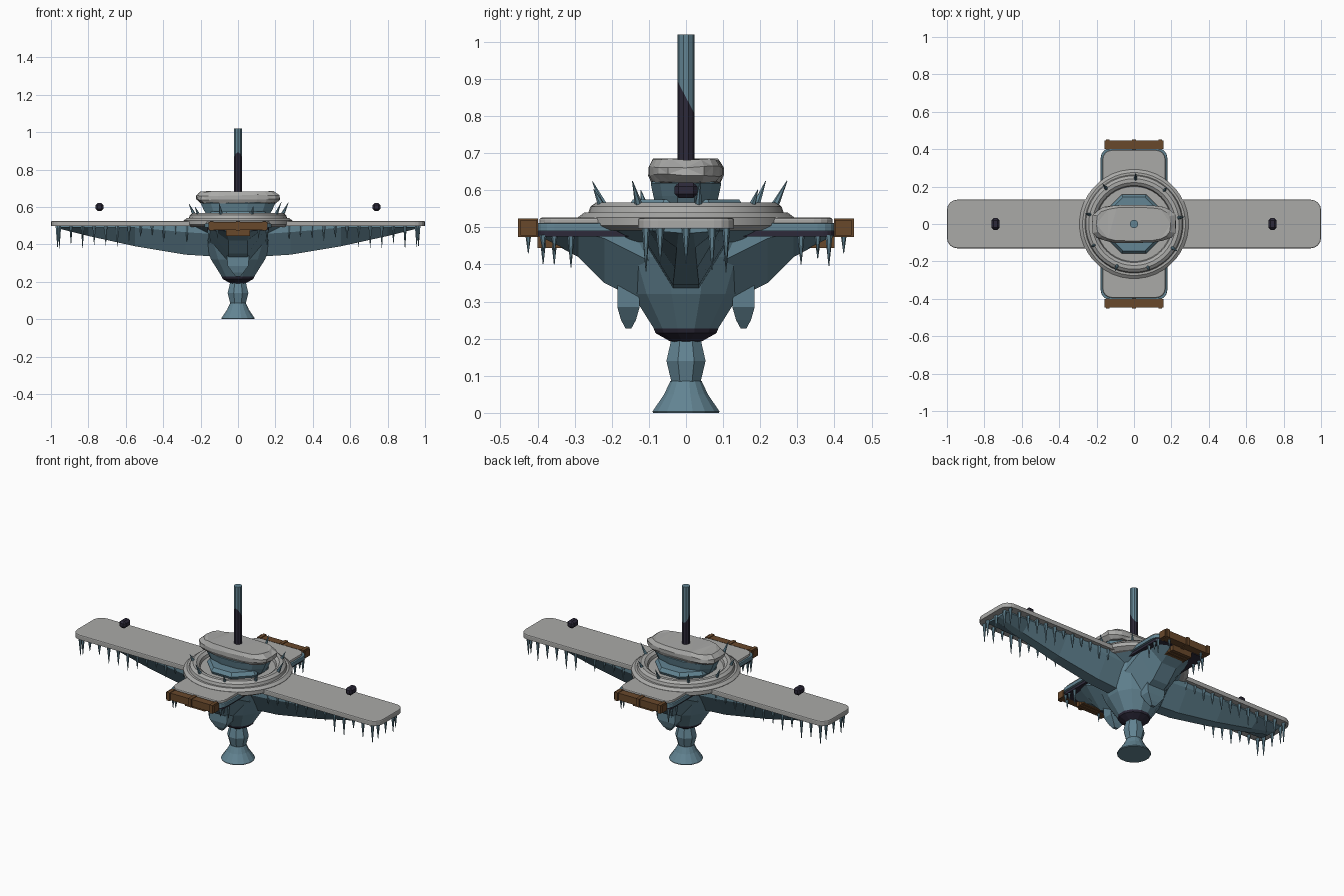
import bpy, bmesh, math, random
from mathutils import Vector, Matrix

random.seed(4)
cube = bpy.data.objects.get("Cube")
if cube:
    bpy.data.objects.remove(cube, do_unlink=True)


def material(name, rgb):
    m = bpy.data.materials.new(name)
    m.use_nodes = True
    m.diffuse_color = (*rgb, 1)
    m.node_tree.nodes["Principled BSDF"].inputs["Base Color"].default_value = (*rgb, 1)
    return m


GREY = material("pale grey", (0.40, 0.40, 0.39))
STEEL = material("steel blue", (0.125, 0.235, 0.295))
BROWN = material("brown wood", (0.14, 0.065, 0.024))
DARK = material("dark violet", (0.026, 0.023, 0.042))


def finish(bm, name, *mats):
    bmesh.ops.recalc_face_normals(bm, faces=bm.faces[:])
    me = bpy.data.meshes.new(name)
    bm.to_mesh(me)
    bm.free()
    ob = bpy.data.objects.new(name, me)
    bpy.context.collection.objects.link(ob)
    for m in mats:
        me.materials.append(m)
    return ob


def add_box(bm, centre, size):
    mat = Matrix.Translation(centre) @ Matrix.Diagonal((*size, 1))
    return bmesh.ops.create_cube(bm, size=1, matrix=mat)["verts"]


def slab(name, half_x, half_y, z0, z1, radius, mat, soft=0.006):
    """Flat plate with rounded corners and a softened top rim."""
    bm = bmesh.new()
    add_box(bm, (0, 0, (z0 + z1) / 2), (2 * half_x, 2 * half_y, z1 - z0))
    upright = [e for e in bm.edges if abs(e.verts[0].co.z - e.verts[1].co.z) > 0.001]
    bmesh.ops.bevel(bm, geom=upright, offset=radius, segments=4, profile=0.5, affect='EDGES')
    rim = [e for e in bm.edges if all(v.co.z > z1 - 1e-4 for v in e.verts)]
    bmesh.ops.bevel(bm, geom=rim, offset=soft, segments=2, profile=0.5, affect='EDGES')
    return finish(bm, name, mat)


def loft(bm, rings):
    """Skin a list of equally long rings and close both ends."""
    loops = [[bm.verts.new(p) for p in ring] for ring in rings]
    for a, b in zip(loops, loops[1:]):
        n = len(a)
        for i in range(n):
            bm.faces.new((a[i], a[(i + 1) % n], b[(i + 1) % n], b[i]))
    bm.faces.new(loops[0])
    bm.faces.new(loops[-1])


def turned(name, profile, sides, *mats, sx=1.0, sy=1.0):
    bm = bmesh.new()
    angles = [math.tau * (i + 0.5) / sides for i in range(sides)]
    loft(bm, [[(r * sx * math.cos(a), r * sy * math.sin(a), z) for a in angles] for r, z in profile])
    return finish(bm, name, *mats)


def spike(bm, base, direction, length, radius):
    d = Vector(direction).normalized()
    rot = d.to_track_quat('Z', 'Y').to_matrix().to_4x4()
    mat = Matrix.Translation(Vector(base) + d * length / 2) @ rot
    bmesh.ops.create_cone(bm, cap_ends=True, segments=6, radius1=radius, radius2=0.001,
                          depth=length, matrix=mat)


# Faceted central hull, with a dark collar at its foot
turned("hull", [(0.27, 0.50), (0.20, 0.46), (0.19, 0.42), (0.15, 0.32), (0.088, 0.225)], 12, STEEL)
turned("hull_collar", [(0.09, 0.227), (0.085, 0.215), (0.03, 0.185)], 12, DARK)
turned("neck", [(0.04, 0.21), (0.057, 0.14), (0.043, 0.085)], 8, STEEL, sx=1.05)
turned("flared_foot", [(0.043, 0.086), (0.06, 0.05), (0.092, 0.004), (0.09, 0.0)], 16, STEEL)

# Wings and their tapering keels
slab("wing_deck", 1.0, 0.13, 0.497, 0.525, 0.055, GREY)


def keel(name, stations, along_x, sign):
    """Each station: distance out, bottom height, top and bottom half widths."""
    bm = bmesh.new()
    rings = []
    for d, z, top, low in stations:
        section = [(-top, 0.499), (-top, min(0.49, z + 0.12)), (-low, z),
                   (low, z), (top, min(0.49, z + 0.12)), (top, 0.499)]
        rings.append([(sign * d, w, h) if along_x else (w, sign * d, h) for w, h in section])
    loft(bm, rings)
    return finish(bm, name, STEEL)


WING = [(0.12, 0.335, 0.11, 0.035), (0.28, 0.345, 0.11, 0.035), (0.55, 0.39, 0.10, 0.03),
        (0.80, 0.445, 0.09, 0.025), (0.96, 0.485, 0.08, 0.02)]
STUB = [(0.08, 0.28, 0.15, 0.05), (0.22, 0.35, 0.15, 0.05), (0.29, 0.42, 0.15, 0.05),
        (0.38, 0.468, 0.14, 0.06)]

for sign, side, end in ((1, "left", "back"), (-1, "right", "front")):
    keel(side + "_wing_keel", WING, True, sign)
    keel(end + "_platform_keel", STUB, False, sign)

    # Hanging pods with pointed bottoms
    bm = bmesh.new()
    pod = []
    for z, hx, hy in ((0.37, 0.05, 0.02), (0.345, 0.06, 0.03), (0.285, 0.055, 0.03),
                      (0.25, 0.03, 0.02), (0.228, 0.012, 0.008)):
        pod.append([(x * hx, sign * 0.155 + y * hy, z)
                    for x, y in ((-1, -1), (1, -1), (1, 1), (-1, 1))])
    loft(bm, pod)
    finish(bm, end + "_pod", STEEL)

    # Wooden beams with bands, and planks tucked below
    bm = bmesh.new()
    add_box(bm, (0, sign * 0.424, 0.499), (0.315, 0.044, 0.042))
    for x in (-0.14, 0, 0.14):
        add_box(bm, (x, sign * 0.426, 0.499), (0.02, 0.054, 0.049))
    finish(bm, end + "_beam", BROWN)
    bm = bmesh.new()
    for i in range(4):
        add_box(bm, (0, sign * (0.325 + 0.022 * i), 0.463), (0.13, 0.019, 0.036))
    finish(bm, end + "_planks", BROWN)

    # Small dark blocks floating over the wings
    bm = bmesh.new()
    add_box(bm, (sign * 0.74, 0, 0.6), (0.042, 0.062, 0.042))
    bmesh.ops.bevel(bm, geom=bm.edges[:], offset=0.011, segments=1, affect='EDGES')
    finish(bm, side + "_wing_block", DARK)

# Front and back platforms in three layers
slab("platform_base", 0.165, 0.40, 0.475, 0.492, 0.03, DARK, 0.003)
slab("platform_deck", 0.178, 0.405, 0.49, 0.512, 0.05, STEEL, 0.004)
slab("platform_cover", 0.168, 0.395, 0.51, 0.526, 0.05, GREY)

# Round deck with a soft raised rim
turned("round_deck", [(0.27, 0.492), (0.292, 0.505), (0.292, 0.527), (0.275, 0.54), (0.20, 0.54)], 40, GREY)
bpy.ops.mesh.primitive_torus_add(major_radius=0.232, minor_radius=0.032, major_segments=40,
                                 minor_segments=10, location=(0, 0, 0.537))
rim = bpy.context.object
rim.name = "raised_rim"
rim.data.materials.append(GREY)
for ob in (rim, bpy.data.objects["round_deck"]):
    bpy.ops.object.select_all(action='DESELECT')
    ob.select_set(True)
    bpy.context.view_layer.objects.active = ob
    bpy.ops.object.shade_smooth_by_angle()

# Faceted core carrying the cap
turned("core_base", [(0.16, 0.535), (0.17, 0.555), (0.155, 0.575)], 8, STEEL)
turned("core", [(0.17, 0.55), (0.19, 0.585), (0.205, 0.618), (0.19, 0.632)], 12, STEEL, sy=0.48)

# Rough oblong cap
bm = bmesh.new()
angles = [math.tau * i / 20 for i in range(20)]
rings = []
for k, z in ((0.90, 0.622), (1.0, 0.640), (1.0, 0.662), (0.88, 0.682)):
    ring = []
    for a in angles:
        c, s = math.cos(a), math.sin(a)
        x = 0.228 * math.copysign(abs(c) ** 0.65, c)
        y = 0.104 * math.copysign(abs(s) ** 0.65, s)
        j = k * random.uniform(0.97, 1.01)
        ring.append((x * j, y * j, z + random.uniform(-0.004, 0.004)))
    rings.append(ring)
loft(bm, rings)
bmesh.ops.triangulate(bm, faces=bm.faces[:])
finish(bm, "rough_cap", GREY)

# Mast, dark up to a slanted line
bm = bmesh.new()
bmesh.ops.create_cone(bm, cap_ends=True, segments=10, radius1=0.0225, radius2=0.0225, depth=0.42,
                      matrix=Matrix.Translation((0, 0, 0.81)))
cut, normal = Vector((0, 0, 0.85)), Vector((0, 1.9, 1))
bmesh.ops.bisect_plane(bm, geom=bm.verts[:] + bm.edges[:] + bm.faces[:], plane_co=cut, plane_no=normal)
for f in bm.faces:
    f.material_index = int((f.calc_center_median() - cut).dot(normal) < 0)
finish(bm, "mast", STEEL, DARK)

# Thorns leaning out from the raised rim
bm = bmesh.new()
for i in range(9):
    a = math.radians(8 + 40 * i)
    out = Vector((math.cos(a), math.sin(a), 0))
    spike(bm, out * 0.235 + Vector((0, 0, 0.55)), out * 0.5 + Vector((0, 0, 1)),
          random.uniform(0.055, 0.085), 0.012)
finish(bm, "rim_thorns", STEEL)

# Icicles under the wing edges, wing tips and platforms
bm = bmesh.new()
down = (0, 0, -1)
for sx in (-1, 1):
    for sy in (-1, 1):
        for i in range(12):
            x = 0.955 - 0.062 * i
            length = random.uniform(0.06, 0.13) if i < 6 else random.uniform(0.05, 0.09)
            spike(bm, (sx * x, sy * 0.108, 0.5), down, length, 0.011)
        for y in (0.31, 0.355, 0.385):
            spike(bm, (sx * 0.155, sy * y, 0.48), down, random.uniform(0.04, 0.09), 0.010)
        spike(bm, (sx * 0.11, sy * 0.425, 0.48), down, 0.05, 0.008)
    for y in (-0.07, 0, 0.07):
        spike(bm, (sx * 0.965, y, 0.5), down, random.uniform(0.09, 0.14), 0.012)
finish(bm, "icicles", STEEL)
